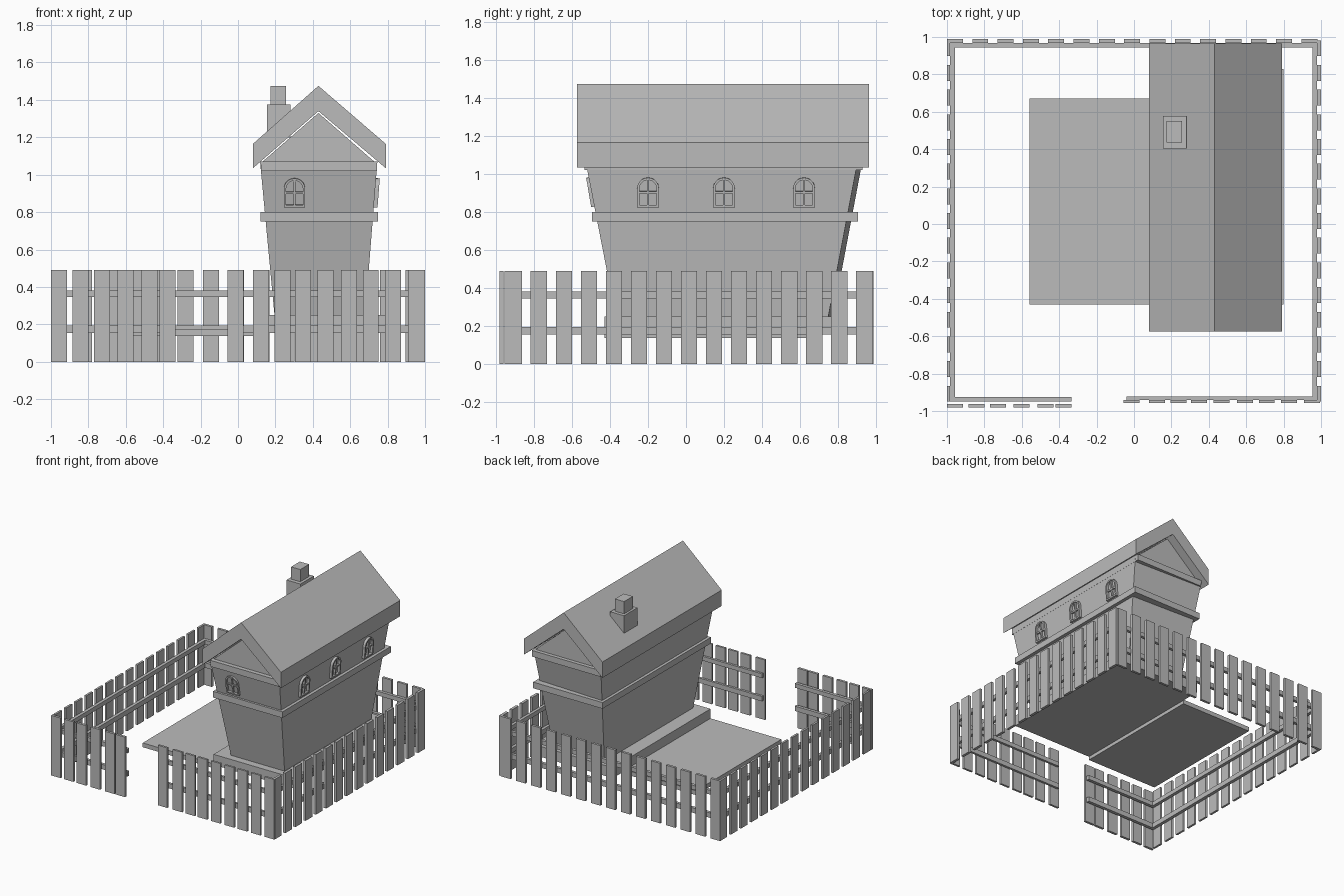
import bpy, bmesh, math
from mathutils import Matrix, Vector

cube = bpy.data.objects.get("Cube")
if cube:
    bpy.data.objects.remove(cube, do_unlink=True)

grey = bpy.data.materials.new("plain_grey")
grey.use_nodes = True
grey.diffuse_color = (0.5, 0.5, 0.5, 1)
grey.node_tree.nodes["Principled BSDF"].inputs["Base Color"].default_value = (0.5, 0.5, 0.5, 1)


def finish(name, bm):
    bmesh.ops.recalc_face_normals(bm, faces=bm.faces)
    mesh = bpy.data.meshes.new(name)
    bm.to_mesh(mesh)
    bm.free()
    mesh.materials.append(grey)
    obj = bpy.data.objects.new(name, mesh)
    bpy.context.collection.objects.link(obj)
    return obj


def add_box(bm, xs, ys, zs):
    size = Vector((xs[1] - xs[0], ys[1] - ys[0], zs[1] - zs[0]))
    mid = Vector((sum(xs), sum(ys), sum(zs))) / 2
    bmesh.ops.create_cube(bm, size=1, matrix=Matrix.Translation(mid) @ Matrix.Diagonal(size).to_4x4())


def box(name, xs, ys, zs):
    bm = bmesh.new()
    add_box(bm, xs, ys, zs)
    return finish(name, bm)


def add_prism(bm, outline, y0, y1):
    """Extrude an (x, z) outline along y."""
    face = bm.faces.new([bm.verts.new((x, y0, z)) for x, z in outline])
    out = bmesh.ops.extrude_face_region(bm, geom=[face])["geom"]
    bmesh.ops.translate(bm, vec=(0, y1 - y0, 0),
                        verts=[v for v in out if isinstance(v, bmesh.types.BMVert)])


def prism(name, outline, y0, y1):
    bm = bmesh.new()
    add_prism(bm, outline, y0, y1)
    return finish(name, bm)


# Picket fence
PICKET = 0.085
RAILS = ((0.155, 0.195), (0.345, 0.38))


def fence(name, starts, picket_depth, rail_depth, rail_span, along_x):
    bm = bmesh.new()

    def piece(span, depth, zs):
        add_box(bm, *((span, depth) if along_x else (depth, span)), zs)

    for s in starts:
        piece((s, s + PICKET), picket_depth, (0, 0.49))
    for zs in RAILS:
        piece(rail_span, rail_depth, zs)
    return finish(name, bm)


def spread(first, last, count):
    return [first + (last - first) * i / (count - 1) for i in range(count)]


fence("back_fence", spread(-1, 0.895, 15), (0.968, 0.988), (0.944, 0.969), (-0.985, 0.98), True)
fence("front_fence_right_part", [-0.055, 0.08, 0.195, 0.305, 0.425, 0.55, 0.667, 0.787, 0.91],
      (-0.957, -0.94), (-0.941, -0.922), (-0.04, 0.98), True)
fence("front_fence_left_part", [-1, -0.885, -0.77, -0.645, -0.515, -0.42],
      (-0.982, -0.962), (-0.95, -0.925), (-0.985, -0.335), True)
fence("fence_positive_x", spread(-0.95, 0.897, 15), (0.978, 1), (0.955, 0.979), (-0.94, 0.97), False)
fence("fence_negative_x", spread(-0.95, 0.897, 15), (-1, -0.983), (-0.984, -0.958), (-0.95, 0.97), False)

# Terrace and house base
box("terrace", (-0.56, 0.08), (-0.43, 0.67), (0.137, 0.172))
box("house_base", (0.08, 0.8), (-0.43, 0.83), (0.165, 0.25))

# Walls that flare outward, with the back wall slightly skewed
bm = bmesh.new()
rings = []
for x0, x1, y0, y1, z in ((0.195, 0.68, -0.37, 0.775, 0.25), (0.118, 0.745, -0.53, 0.93, 1.07)):
    rings.append([bm.verts.new(c) for c in
                  ((x0, y0, z), (x1, y0, z), (x1, y1 - 0.025, z), (x0, y1, z))])
low, high = rings
bm.faces.new(low)
bm.faces.new(high)
for i in range(4):
    j = (i + 1) % 4
    bm.faces.new((low[i], low[j], high[j], high[i]))
finish("house_walls", bm)

# Trim bands
box("middle_band", (0.12, 0.748), (-0.495, 0.905), (0.75, 0.8))
box("top_band", (0.124, 0.742), (-0.535, 0.93), (1.02, 1.07))

# Roof and gable
prism("roof", [(0.08, 1.035), (0.08, 1.165), (0.43, 1.475), (0.79, 1.165),
               (0.79, 1.035), (0.43, 1.34)], -0.575, 0.965)
prism("gable", [(0.12, 1.06), (0.74, 1.06), (0.43, 1.33)], -0.5, 0.9)

# Chimney
box("chimney_base", (0.155, 0.28), (0.405, 0.578), (1.2, 1.375))
box("chimney_top", (0.174, 0.257), (0.437, 0.55), (1.37, 1.475))


# Arched windows: frame ring plus glazing bars, tilted to the wall
def arch(half, bottom, spring, steps=10):
    curve = [(half * math.cos(math.pi * i / steps), spring + half * math.sin(math.pi * i / steps))
             for i in range(steps + 1)]
    return [(half, bottom)] + curve + [(-half, bottom)]


def window(name, location, tilt, turn):
    bm = bmesh.new()
    front, back = -0.018, 0.015
    outer = arch(0.057, -0.078, 0.022)
    inner = arch(0.045, -0.066, 0.022)
    n = len(outer)
    loops = [[bm.verts.new((x, y, z)) for x, z in line]
             for line, y in ((outer, front), (inner, front), (inner, back), (outer, back))]
    for a in range(4):
        p, q = loops[a], loops[(a + 1) % 4]
        for i in range(n):
            j = (i + 1) % n
            bm.faces.new((p[i], p[j], q[j], q[i]))
    add_box(bm, (-0.006, 0.006), (-0.012, back), (-0.07, 0.07))
    add_box(bm, (-0.047, 0.047), (-0.012, back), (-0.006, 0.006))
    bm.transform(Matrix.Translation(location) @ Matrix.Rotation(turn, 4, 'Z')
                 @ Matrix.Rotation(tilt, 4, 'X'))
    return finish(name, bm)


for i, y in enumerate((-0.2, 0.2, 0.622)):
    window(f"side_window_{i + 1}", (0.734, y, 0.903), 0.077, math.pi / 2)
window("front_window", (0.302, -0.495, 0.905), 0.17, 0)
